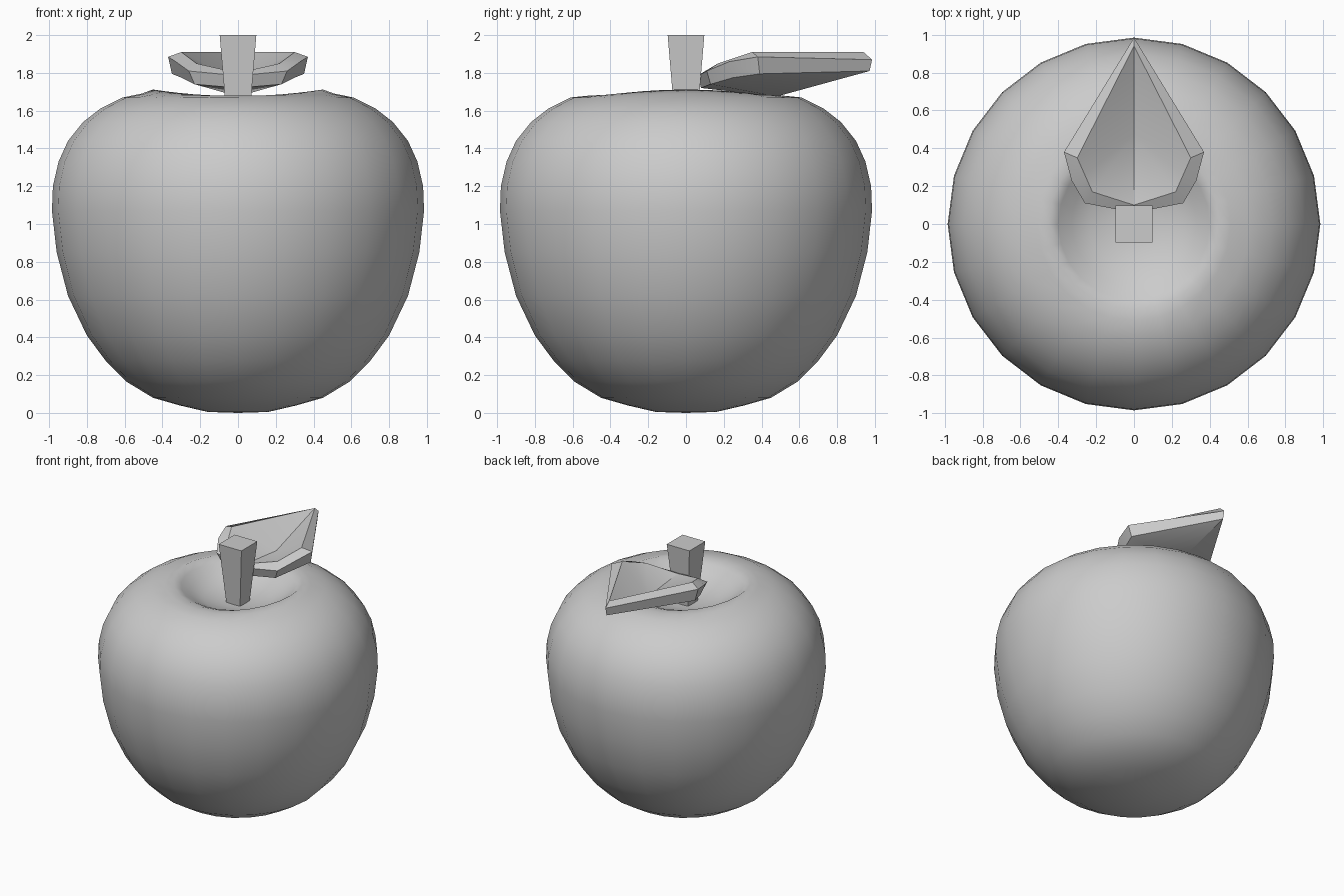
import bpy, bmesh, math

if "Cube" in bpy.data.objects:
    bpy.data.objects.remove(bpy.data.objects["Cube"])

grey = bpy.data.materials.new("light grey")
grey.diffuse_color = (0.6, 0.6, 0.6, 1)
grey.use_nodes = True
grey.node_tree.nodes["Principled BSDF"].inputs["Base Color"].default_value = grey.diffuse_color


def finish(name, bm, angle):
    bmesh.ops.recalc_face_normals(bm, faces=bm.faces)
    mesh = bpy.data.meshes.new(name)
    bm.to_mesh(mesh)
    bm.free()
    mesh.materials.append(grey)
    obj = bpy.data.objects.new(name, mesh)
    bpy.context.collection.objects.link(obj)
    bpy.ops.object.select_all(action='DESELECT')
    obj.select_set(True)
    bpy.context.view_layer.objects.active = obj
    bpy.ops.object.shade_smooth_by_angle(angle=math.radians(angle))
    return obj


def skin(rings, first, last):
    """Bridge closed rings of points and close both ends with a fan to a point."""
    bm = bmesh.new()
    loops = [[bm.verts.new(p) for p in ring] for ring in rings]
    n = len(loops[0])
    for a, b in zip(loops, loops[1:]):
        for i in range(n):
            j = (i + 1) % n
            bm.faces.new((a[i], a[j], b[j], b[i]))
    for loop, point in ((loops[0], first), (loops[-1], last)):
        c = bm.verts.new(point)
        for i in range(n):
            bm.faces.new((loop[i], loop[(i + 1) % n], c))
    return bm


# Apple body: revolved profile (radius, height, lift of the rim towards the sides)
profile = [(0.16, 0.005, 0), (0.31, 0.04, 0), (0.45, 0.08, 0), (0.59, 0.165, 0),
           (0.70, 0.275, 0), (0.80, 0.41, 0), (0.90, 0.62, 0), (0.96, 0.85, 0),
           (0.985, 1.07, 0), (0.98, 1.20, 0), (0.95, 1.33, 0), (0.90, 1.44, 0),
           (0.82, 1.54, 0), (0.73, 1.61, 0), (0.61, 1.67, 0), (0.51, 1.68, 0.01),
           (0.45, 1.677, 0.035), (0.40, 1.66, 0.015), (0.33, 1.62, 0),
           (0.24, 1.575, 0), (0.12, 1.55, 0)]
SEG = 24
rings = []
for r, z, lift in profile:
    ring = []
    for i in range(SEG):
        t = 2 * math.pi * i / SEG
        ring.append((r * math.cos(t), r * math.sin(t), z + lift * math.cos(t) ** 2))
    rings.append(ring)
finish("apple_body", skin(rings, (0, 0, 0), (0, 0, 1.54)), 80)

# Stem: square, tapering downwards
stem = [[(sx * h, sy * h, z) for sx, sy in ((-1, -1), (1, -1), (1, 1), (-1, 1))]
        for h, z in ((0.055, 1.50), (0.097, 2.0))]
finish("stem", skin(stem, (0, 0, 1.50), (0, 0, 2.0)), 20)


# Leaf: cupped, thick-rimmed; half outlines are mirrored across x = 0
def mirrored(half):
    return half + [(-x, y, z) for x, y, z in reversed(half[1:-1])]


inner_rim = [(0, 0.10, 1.80), (0.22, 0.17, 1.85), (0.26, 0.26, 1.88),
             (0.30, 0.35, 1.91), (0, 0.94, 1.91)]
outer_rim = [(0, 0.06, 1.785), (0.26, 0.11, 1.81), (0.33, 0.23, 1.86),
             (0.37, 0.38, 1.885), (0, 0.985, 1.87)]
lower_rim = [(0, 0.08, 1.72), (0.23, 0.13, 1.74), (0.30, 0.25, 1.775),
             (0.35, 0.39, 1.795), (0, 0.972, 1.81)]
leaf = [mirrored(h) for h in (inner_rim, outer_rim, lower_rim)]
finish("leaf", skin(leaf, (0, 0.47, 1.76), (0, 0.48, 1.675)), 25)
